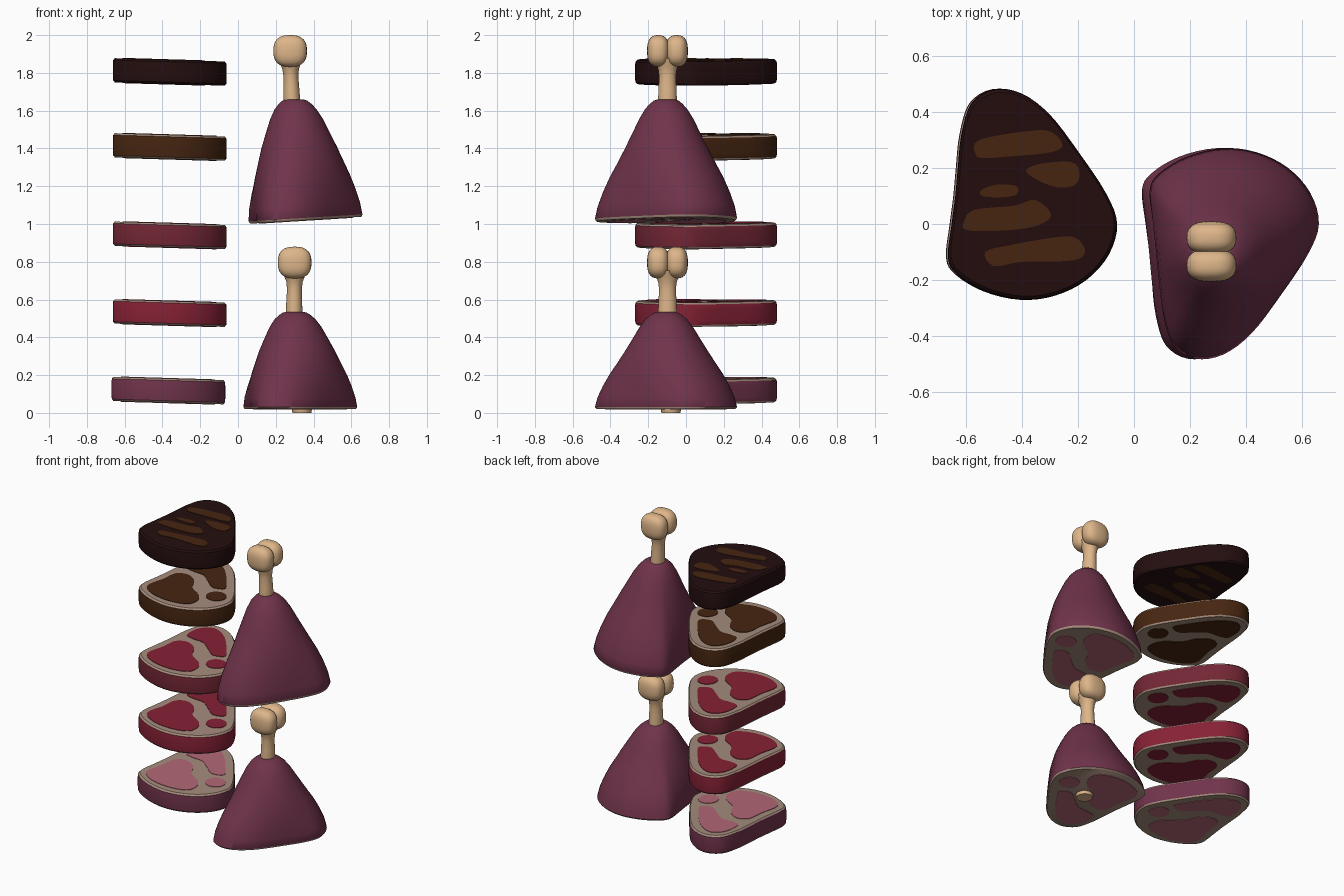
import bpy, bmesh, math
from mathutils import Vector

if "Cube" in bpy.data.objects:
    bpy.data.objects.remove(bpy.data.objects["Cube"])


def mat(name, r, g, b):
    m = bpy.data.materials.new(name)
    lin = [((c / 255 + 0.055) / 1.055) ** 2.4 if c > 10 else c / 255 / 12.92 for c in (r, g, b)]
    m.diffuse_color = (*lin, 1)
    m.use_nodes = True
    m.node_tree.nodes["Principled BSDF"].inputs["Base Color"].default_value = m.diffuse_color
    return m


PURPLE = mat("purple skin", 112, 51, 75)
PINK = mat("pale pink meat", 178, 103, 119)
FAT = mat("fat", 165, 140, 124)
CRIMSON = mat("raw red meat", 134, 33, 53)
WINE = mat("wine rind", 114, 38, 52)
BROWN = mat("cooked brown", 70, 37, 16)
DARK = mat("charred dark", 36, 14, 15)
BONE = mat("bone", 222, 182, 138)

C = Vector((-0.36, 0.105))  # centre of the cut outline
OUTLINE = [(-.663, -.12), (-.65, 0), (-.637, .1), (-.628, .2), (-.615, .32), (-.58, .43),
           (-.5, .48), (-.4, .465), (-.3, .39), (-.2, .26), (-.1, .11), (-.06, 0),
           (-.09, -.11), (-.17, -.2), (-.28, -.255), (-.4, -.27), (-.53, -.24), (-.63, -.18)]
LOIN = [(-.61, -.12), (-.585, .02), (-.57, .13), (-.5, .165), (-.42, .12), (-.37, .03),
        (-.28, -.03), (-.24, -.1), (-.26, -.18), (-.38, -.215), (-.52, -.195)]
ROUND = [(-.565, .25), (-.56, .36), (-.5, .425), (-.42, .41), (-.33, .335), (-.24, .215),
         (-.2, .14), (-.27, .11), (-.34, .16), (-.42, .22), (-.5, .225)]
EYE = [(-.18 + .065 * math.cos(a * math.pi / 5), .02 + .065 * math.sin(a * math.pi / 5))
       for a in range(10)]
CUTS = [LOIN, ROUND, EYE]
CHAR = [
    [(-.565, .25), (-.55, .30), (-.36, .333), (-.29, .325), (-.255, .28), (-.3, .255), (-.45, .24), (-.54, .235)],
    [(-.385, .19), (-.33, .215), (-.22, .22), (-.195, .18), (-.21, .14), (-.27, .13), (-.34, .155)],
    [(-.545, .12), (-.49, .14), (-.42, .135), (-.42, .105), (-.48, .095), (-.54, .10)],
    [(-.605, .01), (-.57, .05), (-.43, .065), (-.35, .085), (-.295, .03), (-.36, -.01), (-.5, -.025), (-.6, -.02)],
    [(-.53, -.1), (-.44, -.075), (-.26, -.045), (-.2, -.055), (-.175, -.1), (-.22, -.13), (-.4, -.135), (-.5, -.15)],
]


def smooth_loop(points, flip=1, steps=4):
    """Closed Catmull-Rom loop, relative to the outline centre."""
    p = [Vector(q) - C for q in points]
    n, out = len(p), []
    for i in range(n):
        a, b, c, d = p[i - 1], p[i], p[(i + 1) % n], p[(i + 2) % n]
        for k in range(steps):
            t = k / steps
            q = 0.5 * (2 * b + (c - a) * t + (2 * a - 5 * b + 4 * c - d) * t * t
                       + (3 * b - a - 3 * c + d) * t ** 3)
            out.append(Vector((q.x, q.y * flip)))
    return out


def finish(bm, name, mats, loc, angle=30):
    bmesh.ops.recalc_face_normals(bm, faces=bm.faces)
    me = bpy.data.meshes.new(name)
    bm.to_mesh(me)
    bm.free()
    for m in mats:
        me.materials.append(m)
    ob = bpy.data.objects.new(name, me)
    bpy.context.collection.objects.link(ob)
    ob.location = loc
    bpy.ops.object.select_all(action='DESELECT')
    ob.select_set(True)
    bpy.context.view_layer.objects.active = ob
    bpy.ops.object.shade_smooth_by_angle(angle=math.radians(angle))
    return ob


def loft(bm, rings, band_mats, caps):
    """Bridge rings of points; one material index per band, plus two caps."""
    vs = [[bm.verts.new(p) for p in r] for r in rings]
    n = len(vs[0])
    for j in range(len(vs) - 1):
        for i in range(n):
            k = (i + 1) % n
            bm.faces.new((vs[j][i], vs[j][k], vs[j + 1][k], vs[j + 1][i])).material_index = band_mats[j]
    for r, m in ((vs[0], caps[0]), (vs[-1], caps[1])):
        bm.faces.new(r).material_index = m


def plates(bm, shapes, z, slope, index, flip=1):
    """Thin coloured patches straddling a cut face."""
    for s in shapes:
        loop = smooth_loop(s, flip)
        rings = [[(p.x, p.y, z + h + slope * p.x) for p in loop] for h in (-.003, .003)]
        loft(bm, rings, [index], (index, index))


# Stacked steaks: rind side, fat rim and faces, meat patches on both faces
def steak(name, x, z, side, face, patch, shapes):
    bm, slope, loop = bmesh.new(), -0.03, smooth_loop(OUTLINE)
    rings = [[(p.x * s, p.y * s, h + slope * p.x * s) for p in loop]
             for s, h in ((.965, -.064), (.993, -.054), (1, -.03), (1, .03), (.993, .054), (.965, .064))]
    loft(bm, rings, [1, 0, 0, 0, 1], (1, 1))
    for h in (-.064, .064):
        plates(bm, shapes, h, slope, 2)
    finish(bm, name, [side, face, patch], (x, C.y, z))


steak("pale_steak", -.367, .118, PURPLE, FAT, PINK, CUTS)
steak("raw_steak", -.36, .528, CRIMSON, FAT, CRIMSON, CUTS)
steak("seared_steak", -.36, .94, WINE, FAT, CRIMSON, CUTS)
steak("cooked_steak", -.36, 1.408, BROWN, FAT, BROWN, CUTS)
steak("charred_steak", -.36, 1.805, DARK, DARK, BROWN, CHAR)

# Haunch profile: height fraction, share of cut outline, added round radius
PROFILE = [(0, .975, 0), (.02, 1, 0), (.12, .9, .025), (.24, .74, .058), (.36, .55, .095),
           (.48, .36, .125), (.6, .2, .145), (.72, .11, .14), (.84, .05, .125),
           (.92, .015, .106), (.965, 0, .085), (.99, 0, .065), (1, 0, .045)]


def haunch(name, x, z0, z1, slope, top_x):
    bm, loop, h = bmesh.new(), smooth_loop(OUTLINE, -1), z1 - z0
    rings = []
    for t, a, r in PROFILE:
        ring = []
        for p in loop:
            q = p * a + p.normalized() * r
            px = q.x + (top_x - x) * t
            ring.append((px, q.y, h * t + slope * q.x * (1 - t)))
        rings.append(ring)
    loft(bm, rings, [1] + [0] * (len(rings) - 2), (1, 0))
    plates(bm, CUTS, 0, slope, 2, -1)
    finish(bm, name, [PURPLE, FAT, PINK], (x, -C.y, z0), 50)


# Bone: flared shaft and a two-lobed knuckle
def bone(name, base_x, head_x, z, rise):
    bm, n = bmesh.new(), 24
    rings = []
    for r, h in ((.046, -.1), (.046, 0), (.044, .06), (.041, .12), (.046, .16), (.058, .19), (.07, .22)):
        cx = (base_x - head_x) * (1 - max(h, 0) / .22)
        rings.append([(cx + r * .95 * math.cos(i * math.tau / n), r * 1.08 * math.sin(i * math.tau / n), h)
                      for i in range(n)])
    loft(bm, rings, [0] * 6, (0, 0))
    power = lambda c: math.copysign(abs(c) ** .78, c)
    for side in (-1, 1):
        lobe = bmesh.ops.create_uvsphere(bm, u_segments=28, v_segments=18, radius=1)["verts"]
        for v in lobe:
            v.co = Vector((.089 * power(v.co.x), side * .049 + .059 * power(v.co.y),
                           rise + .084 * power(v.co.z)))
    finish(bm, name, [BONE], (head_x, -.098, z), 50)


haunch("upper_haunch", .36, 1.02, 1.66, .062, .30)
bone("upper_bone", .285, .276, 1.66, .256)
haunch("lower_haunch", .332, .02, .535, 0, .30)
bone("lower_bone", .297, .30, .535, .261)

# Cut bone end under the lower haunch
bm = bmesh.new()
bmesh.ops.create_cone(bm, cap_ends=True, segments=24, radius1=.05, radius2=.056, depth=.03)
finish(bm, "bone_stub", [BONE], (.338, -.08, .015))
